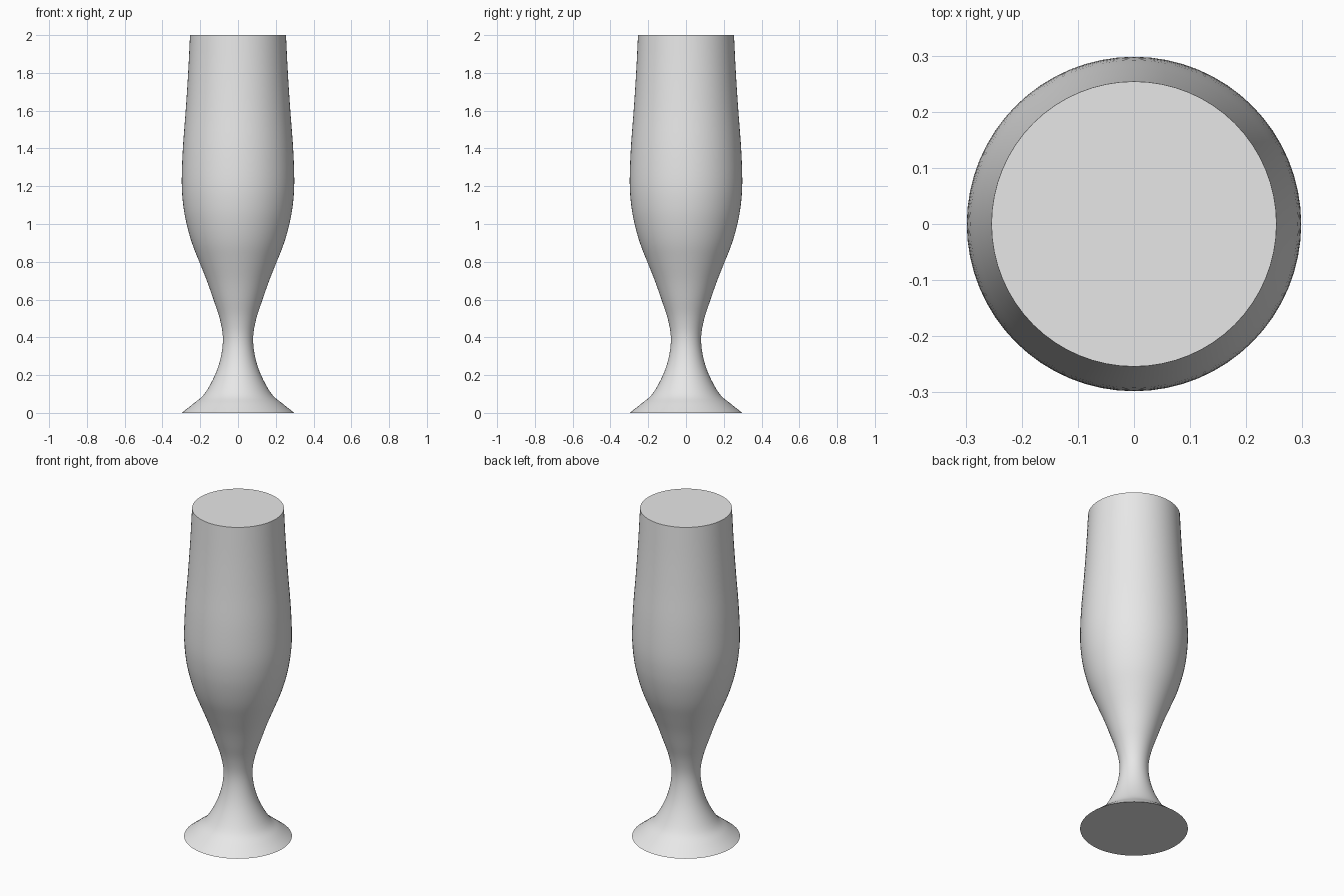
import bpy, bmesh, math
from mathutils import Vector

if "Cube" in bpy.data.objects:
    bpy.data.objects.remove(bpy.data.objects["Cube"])

SIDES = 64
STEPS = 4

# Outer profile of the glass: (radius, height)
PROFILE = [(0.298, 0.0), (0.235, 0.05), (0.178, 0.1), (0.122, 0.2), (0.09, 0.3),
           (0.08, 0.4), (0.097, 0.5), (0.13, 0.6), (0.165, 0.7), (0.205, 0.8),
           (0.244, 0.9), (0.272, 1.0), (0.29, 1.1), (0.298, 1.22), (0.292, 1.4),
           (0.277, 1.6), (0.264, 1.8), (0.254, 2.0)]


def smooth_profile(points, steps):
    """Catmull-Rom curve through the profile points."""
    p = [Vector(q) for q in points]
    p = [2 * p[0] - p[1]] + p + [2 * p[-1] - p[-2]]
    out = []
    for a, b, c, d in zip(p, p[1:], p[2:], p[3:]):
        for i in range(steps):
            t = i / steps
            out.append(0.5 * (2 * b + (c - a) * t + (2 * a - 5 * b + 4 * c - d) * t ** 2
                              + (3 * b - a - 3 * c + d) * t ** 3))
    return out + [p[-2]]


# Glass body: lathe the profile, close the foot and the top
bm = bmesh.new()
rings = []
for r, z in smooth_profile(PROFILE, STEPS):
    rings.append([bm.verts.new((r * math.cos(2 * math.pi * i / SIDES),
                                r * math.sin(2 * math.pi * i / SIDES), z))
                  for i in range(SIDES)])
for low, high in zip(rings, rings[1:]):
    for i in range(SIDES):
        j = (i + 1) % SIDES
        bm.faces.new((low[i], low[j], high[j], high[i]))
bm.faces.new(rings[0][::-1])
bm.faces.new(rings[-1])

mesh = bpy.data.meshes.new("stemmed_glass")
bm.to_mesh(mesh)
bm.free()
glass = bpy.data.objects.new("stemmed_glass", mesh)
bpy.context.collection.objects.link(glass)

# Single light grey colour
grey = bpy.data.materials.new("light_grey")
grey.diffuse_color = (0.8, 0.8, 0.8, 1)
grey.use_nodes = True
grey.node_tree.nodes["Principled BSDF"].inputs["Base Color"].default_value = grey.diffuse_color
mesh.materials.append(grey)

# Smooth sides with crisp rims
bpy.context.view_layer.objects.active = glass
glass.select_set(True)
bpy.ops.object.shade_smooth_by_angle(angle=math.radians(35))
